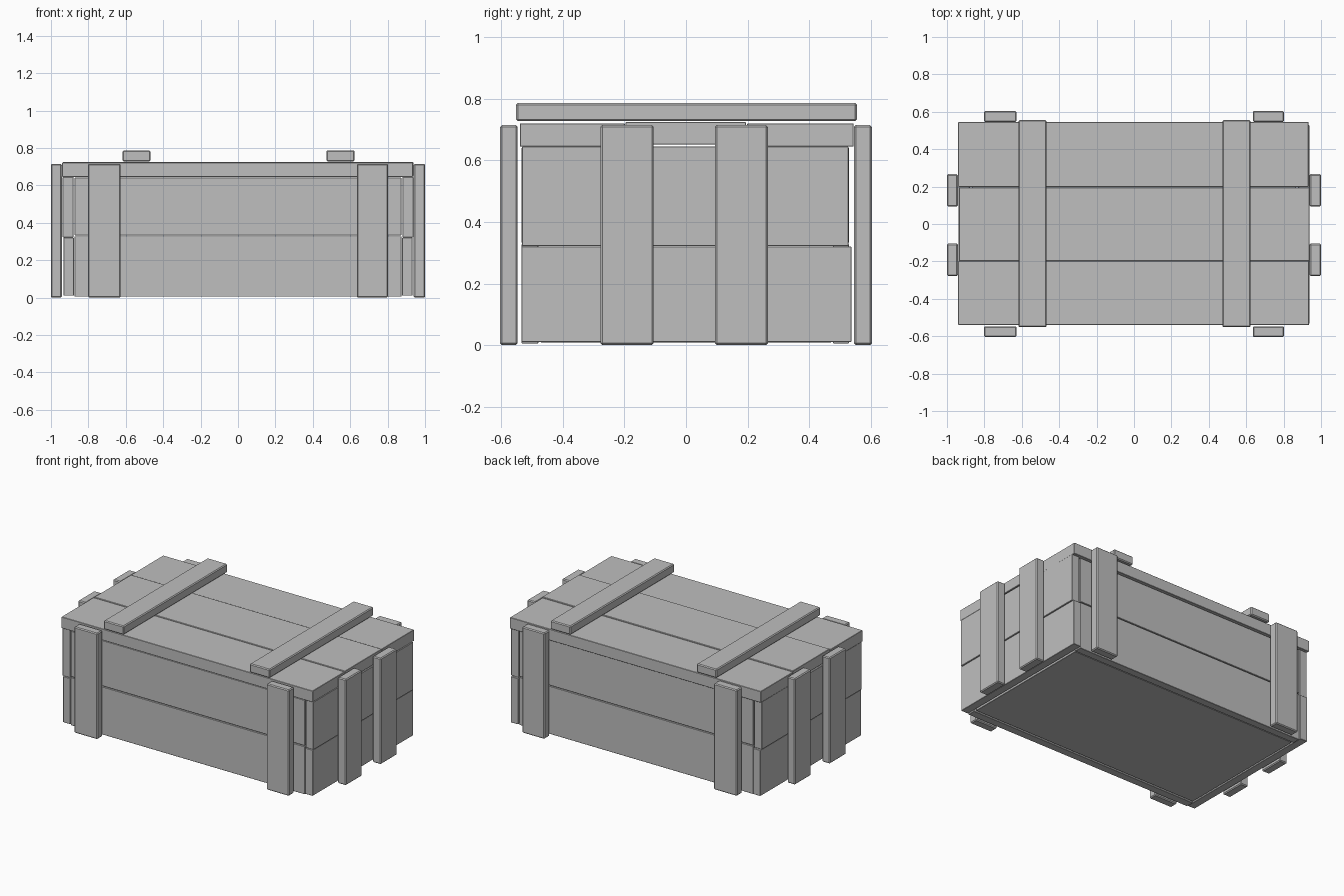
import bpy
import bmesh
from mathutils import Vector

cube = bpy.data.objects.get("Cube")
if cube:
    bpy.data.objects.remove(cube, do_unlink=True)

# one plain grey for the whole crate
grey = bpy.data.materials.new("plain_grey")
grey.use_nodes = True
colour = (0.52, 0.52, 0.52, 1)
grey.diffuse_color = colour
grey.node_tree.nodes["Principled BSDF"].inputs["Base Color"].default_value = colour


def board(name, x, y, z, bevel=0.002):
    """Board filling the given x, y and z ranges, with lightly worn edges."""
    low, high = (Vector(c) for c in zip(x, y, z))
    mesh = bpy.data.meshes.new(name)
    bm = bmesh.new()
    bmesh.ops.create_cube(bm, size=1)
    for v in bm.verts:
        v.co = (low + high) / 2 + v.co * (high - low)
    bm.to_mesh(mesh)
    bm.free()
    mesh.materials.append(grey)
    obj = bpy.data.objects.new(name, mesh)
    bpy.context.collection.objects.link(obj)
    mod = obj.modifiers.new("worn_edges", "BEVEL")
    mod.width = bevel
    mod.segments = 1
    return obj


# floor panel, set just inside the walls
board("floor_panel", (-0.865, 0.865), (-0.472, 0.472), (0.008, 0.06))

# front and back walls, two planks each
for side, y in (("front", (-0.535, -0.48)), ("back", (0.478, 0.53))):
    board(side + "_lower_plank", (-0.873, 0.873), y, (0.005, 0.328))
    board(side + "_upper_plank", (-0.873, 0.873), y, (0.333, 0.641))

# end walls, two planks each, overlapping the long walls
for side, s in (("left", 1), ("right", -1)):
    board(side + "_lower_plank", sorted((s * 0.877, s * 0.932)),
          (-0.535, 0.538), (0.01, 0.32))
    board(side + "_upper_plank", sorted((s * 0.88, s * 0.937)),
          (-0.533, 0.528), (0.322, 0.645))

# lid of three planks, the middle one slightly raised
board("lid_front_plank", (-0.94, 0.935), (-0.54, -0.199), (0.645, 0.721))
board("lid_middle_plank", (-0.935, 0.937), (-0.197, 0.195), (0.652, 0.725))
board("lid_back_plank", (-0.94, 0.933), (0.199, 0.545), (0.645, 0.721))

# battens across the lid
for side, x in (("right", (-0.617, -0.468)), ("left", (0.473, 0.623))):
    board(side + "_lid_batten", x, (-0.552, 0.556), (0.728, 0.787), 0.006)

# upright battens on the front and back
for side, x in (("right", (-0.802, -0.628)), ("left", (0.635, 0.802))):
    board(side + "_front_batten", x, (-0.604, -0.547), (0, 0.715), 0.006)
    board(side + "_back_batten", x, (0.546, 0.604), (0, 0.715), 0.006)

# upright battens on the two ends
for side, x in (("left", (0.939, 1.0)), ("right", (-1.0, -0.942))):
    board(side + "_end_front_batten", x, (-0.278, -0.105), (0, 0.715), 0.006)
    board(side + "_end_back_batten", x, (0.094, 0.266), (0, 0.715), 0.006)
